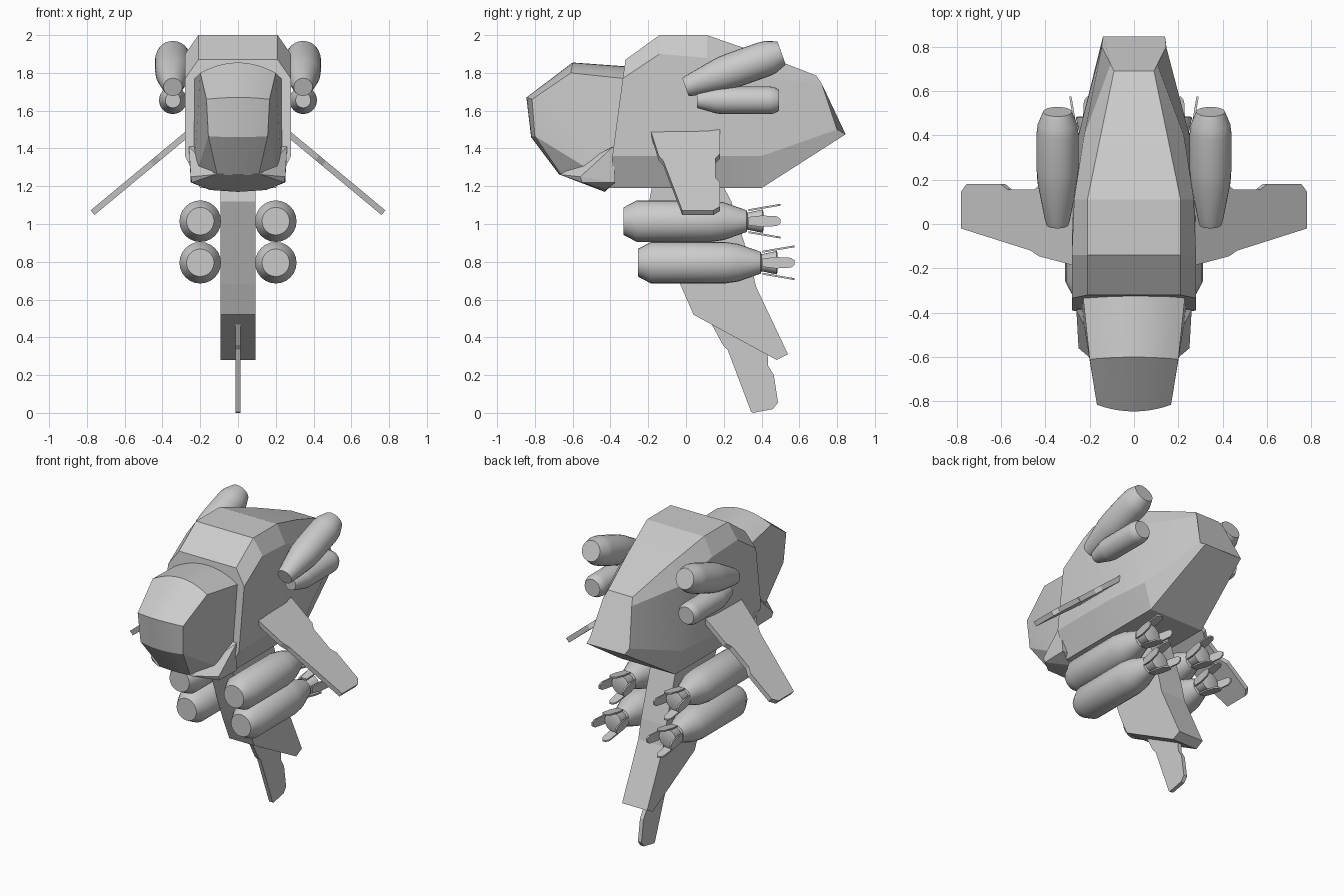
import bpy, bmesh, math
from mathutils import Vector, Matrix

if "Cube" in bpy.data.objects:
    bpy.data.objects.remove(bpy.data.objects["Cube"])


def finish(bm, name, smooth=None):
    bmesh.ops.remove_doubles(bm, verts=bm.verts, dist=0.0005)
    bmesh.ops.recalc_face_normals(bm, faces=bm.faces)
    me = bpy.data.meshes.new(name)
    bm.to_mesh(me)
    bm.free()
    ob = bpy.data.objects.new(name, me)
    bpy.context.collection.objects.link(ob)
    if smooth:
        bpy.ops.object.select_all(action='DESELECT')
        bpy.context.view_layer.objects.active = ob
        ob.select_set(True)
        bpy.ops.object.shade_smooth_by_angle(angle=math.radians(smooth))
    return ob


def hull(name, half_points):
    bm = bmesh.new()
    for x, y, z in half_points:
        for s in (1, -1):
            bm.verts.new((s * x, y, z))
    bmesh.ops.remove_doubles(bm, verts=bm.verts, dist=0.0005)
    bmesh.ops.convex_hull(bm, input=bm.verts)
    return finish(bm, name)


def plate(name, outline, thickness, place):
    """Flat outline (u, v) extruded along w, mapped to space by place(u, v, w)."""
    bm = bmesh.new()
    a, b = [[bm.verts.new(place(u, v, w)) for u, v in outline]
            for w in (-thickness / 2, thickness / 2)]
    bm.faces.new(a)
    bm.faces.new(b[::-1])
    n = len(a)
    for i in range(n):
        bm.faces.new((a[i], a[(i + 1) % n], b[(i + 1) % n], b[i]))
    return finish(bm, name)


def spindle(name, profile, origin, pitch=0, n=24):
    """Turned body: profile of (distance along +y, radius)."""
    m = Matrix.Translation(origin) @ Matrix.Rotation(pitch, 4, 'X')
    bm = bmesh.new()
    rings = [[bm.verts.new(m @ Vector((r * math.cos(2 * math.pi * k / n), d,
                                       r * math.sin(2 * math.pi * k / n))))
              for k in range(n)] for d, r in profile]
    for a, b in zip(rings, rings[1:]):
        for k in range(n):
            bm.faces.new((a[k], a[(k + 1) % n], b[(k + 1) % n], b[k]))
    bm.faces.new(rings[0])
    bm.faces.new(rings[-1])
    return finish(bm, name, 30)


# Faceted fuselage: loft of half-rings mirrored across x
stations = [
    [(.20, -.40, 1.19), (.28, -.39, 1.36), (.28, -.335, 1.77), (.21, -.32, 1.87)],
    [(.20, -.14, 1.19), (.28, -.14, 1.36), (.28, -.14, 1.90), (.21, -.14, 2.0)],
    [(.20, .11, 1.19), (.277, .11, 1.36), (.27, .11, 1.88), (.21, .11, 2.0)],
    [(.20, .40, 1.19), (.25, .40, 1.36), (.225, .40, 1.78), (.15, .40, 1.90)],
    [(.14, .845, 1.475), (.145, .80, 1.50), (.105, .72, 1.74), (.09, .69, 1.785)],
]
bm = bmesh.new()
rings = [[bm.verts.new(p) for p in s] + [bm.verts.new((-x, y, z)) for x, y, z in s[::-1]]
         for s in stations]
for a, b in zip(rings, rings[1:]):
    for k in range(8):
        bm.faces.new((a[k], a[(k + 1) % 8], b[(k + 1) % 8], b[k]))
bm.faces.new(rings[0])
bm.faces.new(rings[-1])
finish(bm, "fuselage", 12)

# Canopy: bulged front strip (edge half-width, edge y, z, centre y, z) with flat cheeks
strip = [(.23, -.325, 1.77, -.325, 1.835), (.20, -.61, 1.80, -.60, 1.855),
         (.167, -.815, 1.66, -.845, 1.67), (.157, -.80, 1.465, -.82, 1.46),
         (.11, -.66, 1.26, -.67, 1.26)]
N = 10
bm = bmesh.new()
rows = []
for hw, ey, ez, cy, cz in strip:
    row = []
    for i in range(N + 1):
        t = 2 * i / N - 1
        row.append(bm.verts.new((hw * t, cy + (ey - cy) * t * t, cz + (ez - cz) * t * t)))
    rows.append(row)
for a, b in zip(rows, rows[1:]):
    for i in range(N):
        bm.faces.new((a[i], a[i + 1], b[i + 1], b[i]))
back = [bm.verts.new((s * .235, -.40, 1.22)) for s in (-1, 1)]
for i, v in ((0, back[0]), (N, back[1])):
    for a, b in zip(rows, rows[1:]):
        bm.faces.new((a[i], b[i], v))
bm.faces.new(rows[-1] + back[::-1])
bm.faces.new(rows[0] + back[::-1])
finish(bm, "canopy", 25)

# Chin fairing under the canopy
hull("chin", [(.12, -.67, 1.262), (.25, -.56, 1.25), (.245, -.55, 1.22), (0, -.43, 1.17),
              (.15, -.425, 1.18), (.26, -.385, 1.41), (.25, -.375, 1.22)])

# Central keel and its thin tail fin
side_view = lambda u, v, w: (w, u, v)
plate("keel", [(-.17, 1.25), (-.195, 1.12), (-.03, .68), (.04, .52), (.48, .28), (.54, .31),
               (.37, .67), (.34, .80), (.24, 1.12), (.17, 1.25)], .184, side_view)
plate("keel_fin", [(.13, .48), (.195, .36), (.22, .335), (.345, .005), (.355, 0), (.46, .02),
                   (.487, .055), (.465, .20), (.435, .25), (.43, .36)], .026, side_view)

# Drooped wings, twin pods and bombs on each side
wing = [(.25, -.19), (.42, -.145), (.455, -.12), (.77, -.02), (.77, .145), (.745, .18),
        (.59, .18), (.56, .155), (.44, .155), (.41, .18), (.25, .18)]
fin = [(.33, -.022), (.40, -.03), (.48, -.026), (.50, -.012),
       (.50, .012), (.48, .026), (.40, .03), (.33, .022)]
for s, side in ((1, "right"), (-1, "left")):
    plate("wing_" + side, wing, .032,
          lambda u, v, w: (s * (u + .64 * w), v, 1.475 - .83 * (u - .27) + .77 * w))
    spindle("upper_pod_" + side, [(0, .05), (.02, .056), (.20, .09), (.26, .094), (.44, .094),
                                  (.48, .089), (.54, .065)],
            (s * .345, -.003, 1.725), math.radians(19.5))
    spindle("lower_pod_" + side, [(0, .04), (.10, .069), (.13, .073), (.385, .073),
                                  (.41, .07), (.435, .056)], (s * .345, .057, 1.655))
    for dy, z, level in ((0, 1.015, "upper"), (.075, .795, "lower")):
        label = level + "_bomb_" + side
        spindle(label, [(-.33, .073), (-.26, .11), (.13, .11), (.20, .10), (.32, .058),
                        (.325, .045), (.405, .062), (.41, .05)], (s * .2, dy, z))
        # Four splayed tail fins
        for k in range(4):
            c, q = math.cos(k * math.pi / 2), math.sin(k * math.pi / 2)

            def splay(u, v, w):
                r = .058 + .17 * (u - .33) + w
                return (s * .2 + r * c - v * q, u + dy, z + r * q + v * c)
            plate(f"{label}_fin_{k + 1}", fin, .01, splay)
